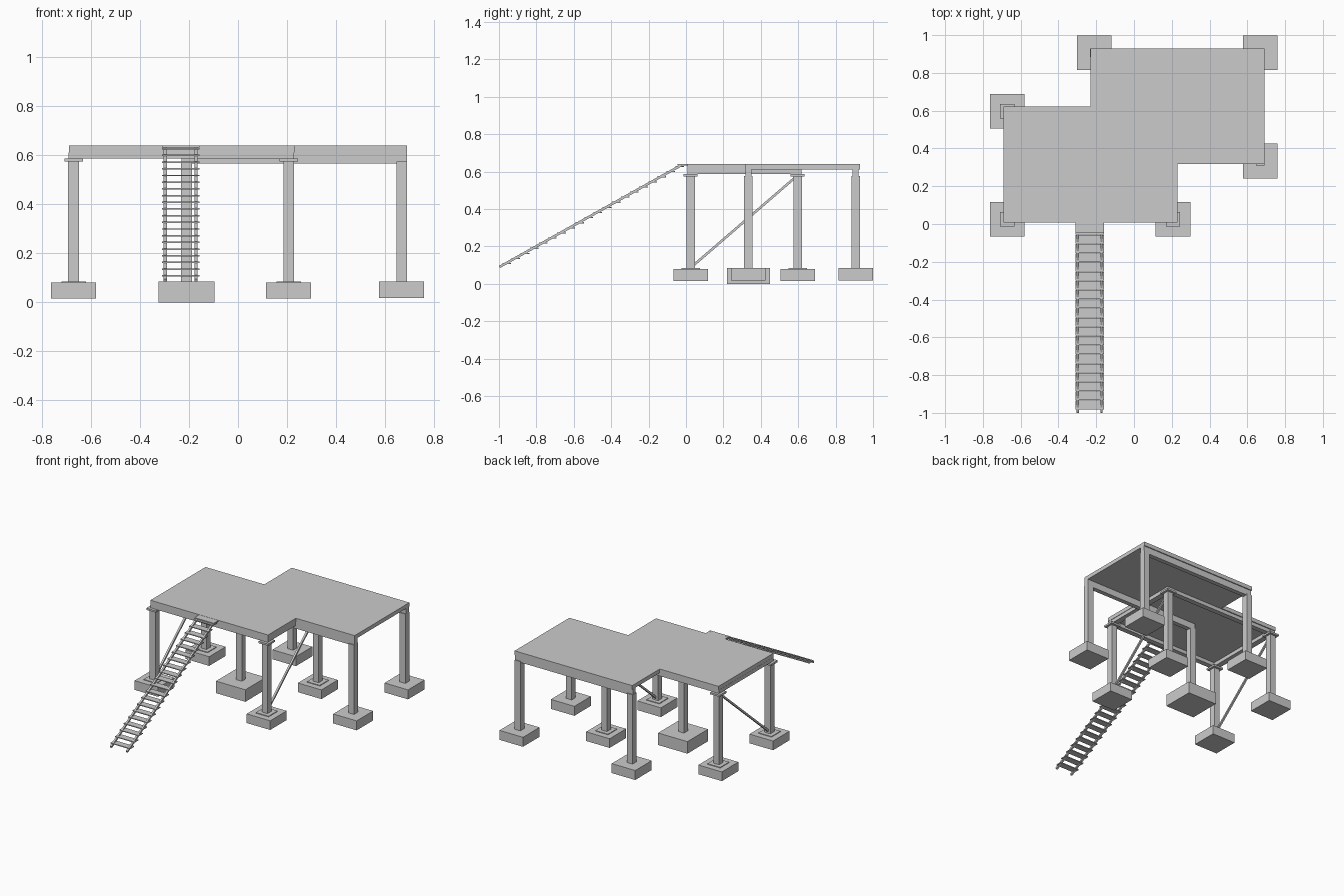
import bpy, bmesh, math
from mathutils import Matrix, Vector

if "Cube" in bpy.data.objects:
    bpy.data.objects.remove(bpy.data.objects["Cube"])


def mesh_object(name, bm):
    bmesh.ops.recalc_face_normals(bm, faces=bm.faces)
    me = bpy.data.meshes.new(name)
    bm.to_mesh(me)
    bm.free()
    ob = bpy.data.objects.new(name, me)
    bpy.context.collection.objects.link(ob)
    return ob


def box(name, x0, x1, y0, y1, z0, z1):
    bm = bmesh.new()
    mid = Vector((x0 + x1, y0 + y1, z0 + z1)) / 2
    bmesh.ops.create_cube(bm, size=1, matrix=Matrix.Translation(mid)
                          @ Matrix.Diagonal((x1 - x0, y1 - y0, z1 - z0, 1)))
    return mesh_object(name, bm)


def block(name, x, y, w, z0, z1):
    return box(name, x - w / 2, x + w / 2, y - w / 2, y + w / 2, z0, z1)


def sloped_bar(name, x, a, b, w):
    """Square bar in the y-z plane from a=(y, z) to b=(y, z)."""
    dy, dz = b[0] - a[0], b[1] - a[1]
    bm = bmesh.new()
    bmesh.ops.create_cube(bm, size=1, matrix=(
        Matrix.Translation((x, (a[0] + b[0]) / 2, (a[1] + b[1]) / 2))
        @ Matrix.Rotation(math.atan2(dz, dy), 4, 'X')
        @ Matrix.Diagonal((w, math.hypot(dy, dz), w, 1))))
    return mesh_object(name, bm)


# Stepped deck slab: two offset rectangles joined in one outline
outline = [(-.69, .007), (.23, .007), (.23, .318), (.69, .318),
           (.69, .93), (-.23, .93), (-.23, .622), (-.69, .622)]
bm = bmesh.new()
face = bm.faces.new([bm.verts.new((x, y, .612)) for x, y in outline])
ext = bmesh.ops.extrude_face_region(bm, geom=[face])
bmesh.ops.translate(bm, vec=(0, 0, .028),
                    verts=[v for v in ext['geom'] if isinstance(v, bmesh.types.BMVert)])
mesh_object("deck", bm)

# Front section: posts with base plates, caps and footings
for x in (-.671, .207):
    for y in (.025, .597):
        block("front_footing", x, y, .184, .015, .08)
        block("front_base_plate", x, y, .1, .08, .085)
        block("front_post", x, y, .044, .08, .58)
        block("front_post_cap", x, y, .075, .574, .587)
    # Side beam and diagonal brace
    box("front_side_beam", x - .02, x + .02, .007, .617, .586, .612)
    sloped_bar("diagonal_brace", x, (.03, .09), (.595, .578), .013)
for y in (.025, .597):
    box("front_cross_beam", -.69, .228, y - .018, y + .018, .586, .612)

# Back section: posts and footings; the inner corner has a larger footing
for x in (-.21, .668):
    for y in (.333, .907):
        inner = x < 0 and y < .5
        block("inner_footing" if inner else "back_footing", x, y,
              .23 if inner else .184, 0 if inner else .018, .085)
        block("back_post", x, y, .044, .08, .575)
for y in (.335, .907):
    box("back_cross_beam", -.23, .69, y - .016, y + .016, .566, .612)

# Ladder stair: two stringers, treads and a top landing plate
for x in (-.297, -.172):
    sloped_bar("stair_stringer", x, (-.997, .09), (-.025, .634), .013)
STEPS = 20
for i in range(STEPS):
    y = -.957 + i * .0487
    z = .108 + i * .0273
    box("stair_tread", -.31, -.158, y - .024, y + .022, z - .003, z + .003)
box("stair_top_plate", -.31, -.158, -.045, .01, .632, .639)
